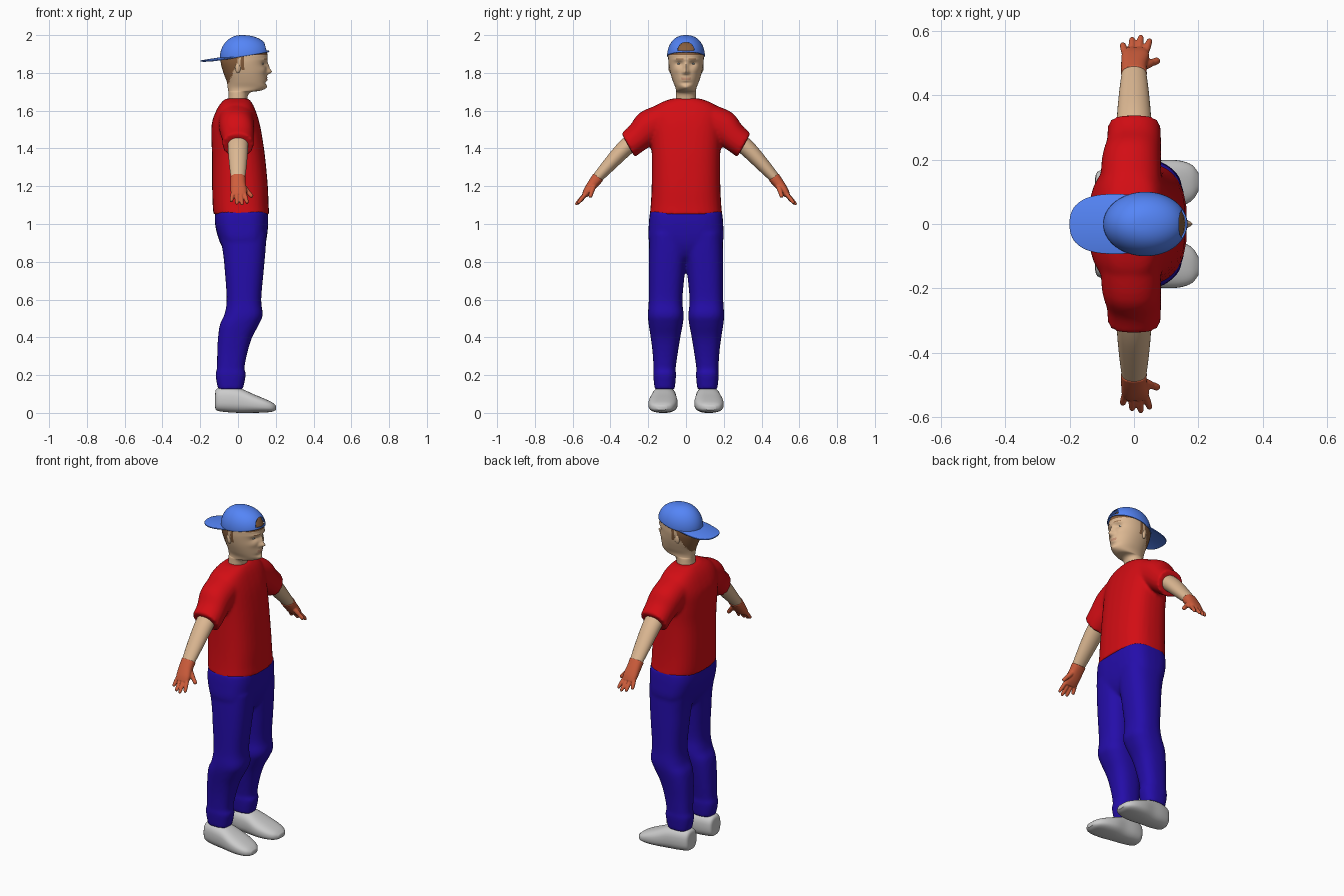
import bpy, bmesh, math
from mathutils import Vector as V

if "Cube" in bpy.data.objects:
    bpy.data.objects.remove(bpy.data.objects["Cube"])

def material(name, rgb):
    m = bpy.data.materials.new(name)
    m.diffuse_color = (*rgb, 1)
    m.use_nodes = True
    m.node_tree.nodes["Principled BSDF"].inputs["Base Color"].default_value = m.diffuse_color
    return m

RED = material("red cloth", (0.65, 0.004, 0.007))
NAVY = material("navy cloth", (0.018, 0.004, 0.40))
BLUE = material("blue cloth", (0.09, 0.235, 0.93))
SKIN = material("skin", (0.72, 0.48, 0.29))
HAND = material("hand skin", (0.62, 0.11, 0.045))
HAIR = material("hair", (0.24, 0.11, 0.045))
LIP = material("lips", (0.56, 0.29, 0.18))
EYE = material("eye", (0.42, 0.48, 0.50))
IRIS = material("iris", (0.12, 0.18, 0.22))

def smooth_rings(rings, n):
    """Catmull-Rom interpolation of (centre, u, v) rings."""
    out = []
    for i in range(len(rings) - 1):
        a, b, c, d = (rings[max(0, min(len(rings) - 1, i + k))] for k in (-1, 0, 1, 2))
        for k in range(n):
            t = k / n
            out.append(tuple(0.5 * (2 * q + (r - p) * t + (2 * p - 5 * q + 4 * r - s) * t * t
                       + (3 * q - p - 3 * r + s) * t ** 3) for p, q, r, s in zip(a, b, c, d)))
    return out + [rings[-1]]

def loft(bm, rings, p=2.0, segs=32, sub=4, caps=(True, True)):
    """Skin superelliptical rings."""
    rows = []
    for c, u, v in smooth_rings(rings, sub):
        row = []
        for k in range(segs):
            a = 2 * math.pi * k / segs
            ca, sa = math.cos(a), math.sin(a)
            row.append(bm.verts.new(c + u * math.copysign(abs(ca) ** (2 / p), ca)
                                    + v * math.copysign(abs(sa) ** (2 / p), sa)))
        rows.append(row)
    for a, b in zip(rows, rows[1:]):
        for k in range(segs):
            j = (k + 1) % segs
            bm.faces.new((a[k], a[j], b[j], b[k]))
    for use, row in zip(caps, (rows[0], rows[-1])):
        if use:
            bm.faces.new(row)

def level(z, x0, x1, y0, y1):
    return (V(((x0 + x1) / 2, (y0 + y1) / 2, z)), V(((x1 - x0) / 2, 0, 0)), V((0, (y1 - y0) / 2, 0)))

def limb(points, d):
    """Rings (x, y, z, x radius, thickness radius) square to direction d."""
    d = V(d).normalized()
    v = d.cross(V((1, 0, 0))).normalized()
    u = v.cross(d)
    return [(V(q[:3]), u * q[3], v * q[4]) for q in points]

def finish(bm, name, mat=None, voxel=0, soften=0, mirror=False, thick=0):
    bmesh.ops.recalc_face_normals(bm, faces=bm.faces[:])
    me = bpy.data.meshes.new(name)
    for f in bm.faces:
        f.smooth = True
    bm.to_mesh(me)
    bm.free()
    me.set_sharp_from_angle(angle=math.radians(50))
    ob = bpy.data.objects.new(name, me)
    bpy.context.collection.objects.link(ob)
    if mat:
        me.materials.append(mat)
    if voxel:
        r = ob.modifiers.new("remesh", 'REMESH')
        r.mode, r.voxel_size, r.use_smooth_shade = 'VOXEL', voxel, True
        s = ob.modifiers.new("soften", 'SMOOTH')
        s.factor, s.iterations = 0.5, soften
    if thick:
        s = ob.modifiers.new("thickness", 'SOLIDIFY')
        s.thickness = thick
    if mirror:
        ob.modifiers.new("mirror", 'MIRROR').use_axis = (False, True, False)
    return ob

# Shirt: torso and two sleeves fused together
bm = bmesh.new()
loft(bm, [level(z, a, b, -h, h) for z, a, b, h in (
    (1.05, -.13, .166, .192), (1.1, -.134, .162, .187), (1.2, -.137, .158, .182),
    (1.35, -.137, .144, .181), (1.45, -.141, .13, .186), (1.53, -.139, .115, .19),
    (1.59, -.12, .097, .188), (1.635, -.095, .078, .148), (1.664, -.066, .056, .075))], 2.6)
for s in (1, -1):
    loft(bm, limb([(-.01, s * .09, 1.564, .095, .085), (-.008, s * .2, 1.511, .092, .09),
                   (0, s * .26, 1.455, .084, .076), (0, s * .307, 1.417, .082, .072)],
                  (0, s * .87, -.49)), 2.2)
finish(bm, "shirt", RED, 0.009, 7)

# Trousers: hips and two legs fused together
bm = bmesh.new()
loft(bm, [level(z, a, b, -h, h) for z, a, b, h in (
    (.79, .0, .06, .05), (.83, -.05, .115, .13), (.9, -.095, .147, .194),
    (1.0, -.122, .16, .197), (1.07, -.12, .158, .19))], 3)
for s in (1, -1):
    loft(bm, [level(z, a, b, s * i, s * o) for z, a, b, i, o in (
        (.125, -.106, .026, .06, .166), (.17, -.115, .036, .055, .171), (.21, -.118, .042, .053, .174),
        (.235, -.112, .034, .055, .172), (.32, -.11, .05, .043, .177), (.4, -.106, .075, .03, .187),
        (.47, -.095, .112, .017, .198), (.52, -.072, .131, .012, .202), (.6, -.06, .123, .019, .197),
        (.75, -.07, .136, .005, .197), (.85, -.08, .145, -.008, .196), (.95, -.1, .152, -.01, .194))], 2.5)
finish(bm, "trousers", NAVY, 0.009, 7)

# Shoes: sections along x
bm = bmesh.new()
loft(bm, [(V((x, y, (a + b) / 2)), V((0, h, 0)), V((0, 0, (b - a) / 2))) for x, y, h, a, b in (
    (-.121, .112, .025, .03, .1), (-.112, .113, .05, .012, .128), (-.06, .115, .063, .004, .138),
    (.01, .118, .068, .0, .13), (.08, .121, .077, .0, .1), (.14, .125, .072, .002, .075),
    (.18, .128, .055, .006, .056), (.2, .13, .028, .015, .04))], 2.6)
finish(bm, "shoe", None, mirror=True)

# Forearms
bm = bmesh.new()
loft(bm, limb([(0, .25, 1.465, .055, .046), (0, .33, 1.395, .053, .044),
               (0, .41, 1.31, .046, .036), (0, .485, 1.227, .036, .026)], (0, .68, -.73)))
finish(bm, "forearm", SKIN, mirror=True)

# Hands: palm, four fingers and thumb fused together
bm = bmesh.new()
loft(bm, limb([(0, .464, 1.248, .040, .032), (0, .492, 1.213, .040, .028),
               (.004, .52, 1.175, .043, .023), (.004, .538, 1.15, .039, .015)], (0, .58, -.81)), 2.4)

def finger(a, b, r):
    a, b = V(a), V(b)
    loft(bm, limb([(*a.lerp(b, t), r * k, r * k) for t, k in ((0, 1), (.5, 1), (.88, .85), (1, .4))], b - a), segs=14)

for x0, x1, y, z in ((-.027, -.036, .560, 1.118), (-.007, -.006, .578, 1.104),
                     (.013, .022, .585, 1.101), (.033, .05, .573, 1.108)):
    finger((x0, .525, 1.168), (x1, y, z), .0108)
finger((.025, .488, 1.203), (.058, .502, 1.164), .0135)
finger((.054, .50, 1.168), (.077, .508, 1.142), .0115)
finish(bm, "hand", HAND, 0.004, 2, mirror=True)

# Head and neck: smooth loft with face features pushed in and out
bm = bmesh.new()
loft(bm, [level(z, a, b, -h, h) for z, a, b, h in (
    (1.63, -.056, .05, .056), (1.67, -.05, .05, .053), (1.697, -.05, .066, .052), (1.706, -.052, .118, .053),
    (1.725, -.055, .145, .057), (1.755, -.06, .149, .069), (1.8, -.077, .152, .083), (1.845, -.09, .152, .092),
    (1.875, -.091, .156, .094), (1.905, -.087, .154, .092), (1.95, -.06, .127, .074),
    (1.976, -.015, .075, .042), (1.983, .02, .035, .01))], 2.1, 96, 6)
BUMPS = [(.027, 0, 1.806, .013, .013), (.014, 0, 1.833, .011, .02), (.006, .014, 1.801, .008, .008),
         (-.012, .036, 1.848, .019, .012), (.005, .036, 1.871, .03, .007), (.008, 0, 1.767, .024, .012),
         (-.005, 0, 1.767, .022, .003), (-.005, 0, 1.746, .025, .007), (.009, 0, 1.722, .02, .013),
         (.004, .05, 1.815, .02, .015)]
for v in bm.verts:
    if v.co.x > .06:
        v.co.x += sum(a * math.exp(-((abs(v.co.y) - y) / sy) ** 2 - ((v.co.z - z) / sz) ** 2)
                      for a, y, z, sy, sz in BUMPS)
for f in bm.faces:
    x, y, z = f.calc_center_median()
    y = abs(y)
    back = z > 1.745 and x < -.028 + (z - 1.8) * .4
    sideburn = z > 1.815 and .014 < x < .034
    brow = x > .09 and 1.868 < z < 1.873 and .016 < y < .052
    if z > 1.895 or back or sideburn or brow:
        f.material_index = 1
    elif x > .1 and 1.759 < z < 1.775 and y < .024:
        f.material_index = 2
head = finish(bm, "head", SKIN)
head.data.materials.append(HAIR)
head.data.materials.append(LIP)

# Ears and eyes
def ball(name, centre, radii, mat):
    bm = bmesh.new()
    bmesh.ops.create_uvsphere(bm, u_segments=20, v_segments=12, radius=1)
    for v in bm.verts:
        v.co = V(c + r * k for c, r, k in zip(centre, radii, v.co))
    finish(bm, name, mat, mirror=True)

ball("ear", (.0, .082, 1.828), (.015, .011, .028), SKIN)
ball("eye", (.121, .036, 1.848), (.013, .014, .007), EYE)
ball("iris", (.129, .035, 1.848), (.0065, .005, .005), IRIS)

# Cap crown: tilted dome with an arched opening at the front
bm = bmesh.new()
loft(bm, [(V((.036 - .018 * math.sin(a), 0, 1.889 + .111 * math.sin(a))),
           V((.13, 0, .021 * math.cos(a))) * math.cos(a) ** .93,
           V((0, .1, 0)) * math.cos(a) ** .88) for a in (math.radians(89.5) * i / 12 for i in range(13))],
     2, 64, 2, (False, True))
crown = finish(bm, "cap_crown", BLUE, thick=.005)
bm = bmesh.new()
bmesh.ops.create_cone(bm, cap_ends=True, segments=40, radius1=.043, radius2=.043, depth=.14)
for v in bm.verts:
    x, y, z = v.co
    v.co = (.16 + z, x, 1.919 + (y if y > 0 else y * .02))
cutter = finish(bm, "opening_cutter")
cutter.hide_render = True
cutter.hide_set(True)
cut = crown.modifiers.new("opening", 'BOOLEAN')
cut.object, cut.operation, cut.solver = cutter, 'DIFFERENCE', 'EXACT'

# Cap brim: thin crowned plate pointing backwards
bm = bmesh.new()
loft(bm, [level(0, -.06 - .14 * r, -.06 + .14 * r, -.093 * r, .093 * r) for r in (.03, .35, .7, .9, 1)],
     2.5, 64, 3, (True, False))
for v in bm.verts:
    v.co.z = 1.866 + .16 * (v.co.x + .2) - 1.3 * v.co.y ** 2
finish(bm, "cap_brim", BLUE, thick=.006)
